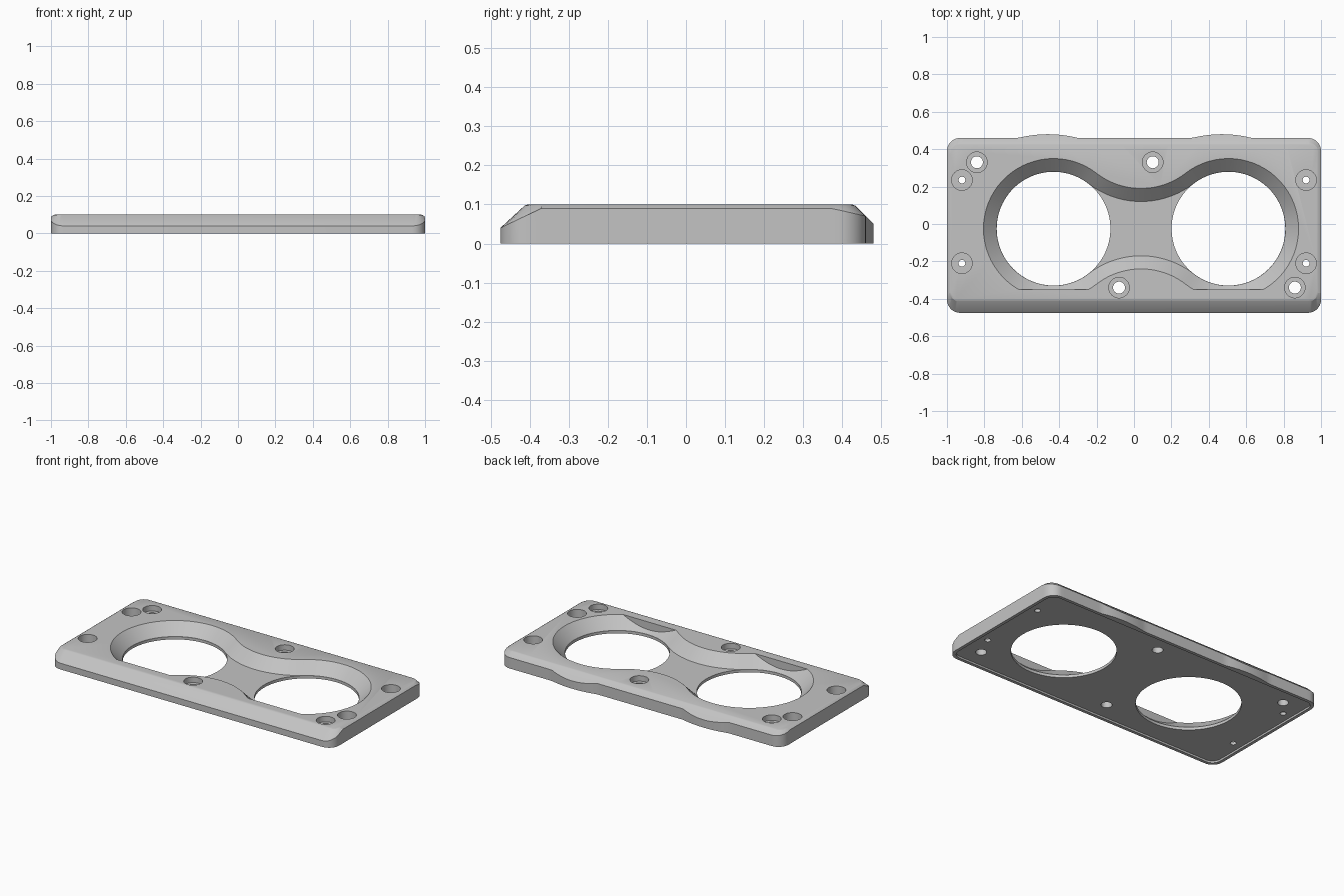
import bpy, bmesh, math
from math import sin, cos, pi

if "Cube" in bpy.data.objects:
    bpy.data.objects.remove(bpy.data.objects["Cube"])

grey = bpy.data.materials.new("plate_grey")
grey.diffuse_color = (0.55, 0.55, 0.55, 1)
grey.use_nodes = True
grey.node_tree.nodes["Principled BSDF"].inputs["Base Color"].default_value = grey.diffuse_color


def loft(name, rings):
    """Closed solid through matching rings of 3D points, capped at both ends."""
    bm = bmesh.new()
    vs = [[bm.verts.new(p) for p in ring] for ring in rings]
    n = len(vs[0])
    for a, b in zip(vs, vs[1:]):
        for i in range(n):
            j = (i + 1) % n
            bm.faces.new((a[i], a[j], b[j], b[i]))
    bm.faces.new(vs[0][::-1])
    bm.faces.new(vs[-1])
    bmesh.ops.recalc_face_normals(bm, faces=bm.faces)
    return make(name, bm)


def make(name, bm):
    me = bpy.data.meshes.new(name)
    bm.to_mesh(me)
    bm.free()
    me.materials.append(grey)
    ob = bpy.data.objects.new(name, me)
    bpy.context.collection.objects.link(ob)
    return ob


def outline(x, y0, y1, r, bump=0.0):
    """Rounded rectangle, optionally with two shallow swellings on the back edge."""
    def arc(cx, cy, a0):
        return [(cx + r * cos(a0 + k * pi / 16), cy + r * sin(a0 + k * pi / 16)) for k in range(9)]
    pts = arc(-x + r, y0 + r, pi) + arc(x - r, y0 + r, 1.5 * pi)
    pts += [(x, -0.37), (x, 0.37)] + arc(x - r, y1 - r, 0)
    for k in range(1, 80):
        px = (x - r) * (1 - k / 40)
        lift = sum(max(0, 1 - ((px - c) / 0.16) ** 2) for c in (-0.46, 0.47))
        pts.append((px, y1 + bump * lift))
    pts += arc(-x + r, y1 - r, pi / 2) + [(-x, 0.37), (-x, -0.37)]
    return pts


def edge_height(y):
    """Lower edge of the chamfer: deep in front, medium at the back, thin at the sides."""
    if y > 0.46:
        return 0.07 - (y - 0.46)
    return min(0.09, 0.04 + (y + 0.475) * 0.476, 0.07 + (0.46 - y) * 0.23)


def flat(pts, z):
    return [(px, py, z) for px, py in pts]


# Plate body with chamfered rim and shallow recess underneath
outer = outline(1.0, -0.475, 0.46, 0.07, 0.02)
under = outline(0.98, -0.455, 0.44, 0.055)
plate = loft("faceplate", [
    flat(under, 0.012), flat(under, 0), flat(outer, 0),
    [(px, py, edge_height(py)) for px, py in outer],
    flat(outline(0.988, -0.413, 0.433, 0.055), 0.097),
    flat(outline(0.98, -0.404, 0.425, 0.05), 0.1)])


def cut(cutter):
    mod = plate.modifiers.new("cut", 'BOOLEAN')
    mod.operation = 'DIFFERENCE'
    mod.solver = 'EXACT'
    mod.object = cutter
    bpy.context.view_layer.objects.active = plate
    bpy.ops.object.modifier_apply(modifier=mod.name)
    bpy.data.objects.remove(cutter)


def cylinder_cut(x, y, r, z0, z1, n=32):
    ring = [(x + r * cos(2 * pi * k / n), y + r * sin(2 * pi * k / n)) for k in range(n)]
    cut(loft("hole_cutter", [flat(ring, z0), flat(ring, z1)]))


# Flared hourglass recess joining the two round openings
MX, MY, HALF, WAIST, SUM = 0.0375, -0.025, 0.4675, 0.6036, 0.7635
TAN = math.atan2(WAIST, HALF)


def hourglass(R):
    r = SUM - R
    pts = []
    for s in (1, -1):
        # big arc around one opening, then the inward-curving waist
        for k in range(49):
            a = -(pi - TAN) + 2 * (pi - TAN) * k / 48
            pts.append((MX + s * (HALF + R * cos(a)), MY + s * R * sin(a)))
        for k in range(1, 24):
            a = -TAN - (pi - 2 * TAN) * k / 24
            pts.append((MX + s * r * cos(a), MY + s * (WAIST + r * sin(a))))
    return pts


flare = loft("flare_cutter", [flat(hourglass(0.305), 0.03), flat(hourglass(0.405), 0.13)])
bm = bmesh.new()
bm.from_mesh(flare.data)
res = bmesh.ops.bisect_plane(bm, geom=bm.verts[:] + bm.edges[:] + bm.faces[:],
                             plane_co=(0, -0.35, 0), plane_no=(0, -1, 0), clear_outer=True)
bmesh.ops.holes_fill(bm, edges=[e for e in bm.edges if e.is_boundary])
bmesh.ops.recalc_face_normals(bm, faces=bm.faces)
bm.to_mesh(flare.data)
bm.free()
cut(flare)

# Round through openings
for s in (-1, 1):
    cylinder_cut(MX + s * HALF, MY, 0.304, -0.1, 0.2, 96)

# Large screw holes with shallow counterbores
for x, y in ((-0.84, 0.33), (0.1, 0.33), (-0.08, -0.34), (0.86, -0.34)):
    cylinder_cut(x, y, 0.055, 0.065, 0.2)
    cylinder_cut(x, y, 0.032, -0.1, 0.2)

# Small screw holes with deep counterbores
for x in (-0.92, 0.92):
    for y in (-0.21, 0.235):
        cylinder_cut(x, y, 0.055, 0.03, 0.2)
        cylinder_cut(x, y, 0.018, -0.1, 0.2)

bpy.ops.object.select_all(action='DESELECT')
plate.select_set(True)
bpy.context.view_layer.objects.active = plate
bpy.ops.object.shade_smooth_by_angle(angle=math.radians(25))
